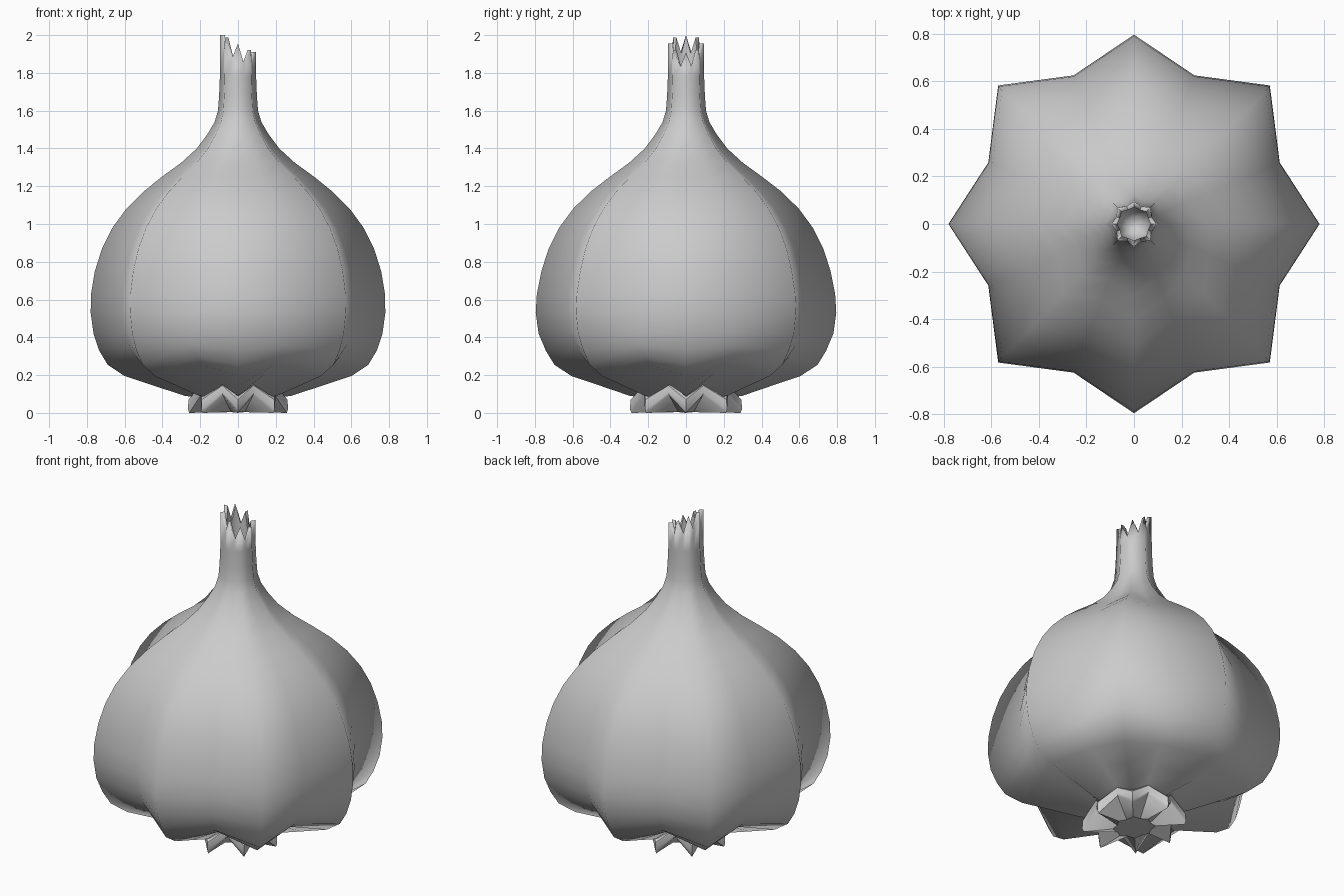
import bpy, bmesh, math

N = 16  # eight lobe ridges alternating with eight valleys

# rows: ridge radius, ridge height, valley radius ratio, valley lift, y stretch
ROOT = [
    (0.110, 0.004, 0.85, 0.00, 1.12),
    (0.258, 0.000, 0.82, 0.095, 1.12),
    (0.265, 0.020, 0.82, 0.090, 1.12),
    (0.262, 0.070, 0.82, 0.075, 1.12),
    (0.245, 0.088, 0.82, 0.065, 1.12),
    (0.180, 0.110, 0.85, 0.060, 1.05),
]
BULB = [
    (0.20, 0.080, 0.85, 0.06, 1.08),
    (0.28, 0.090, 0.85, 0.065, 1.06),
    (0.44, 0.142, 0.85, 0.065, 1.02),
    (0.60, 0.195, 0.85, 0.06, 1.01),
    (0.690, 0.255, 0.85, 0.045, 1.01),
    (0.735, 0.330, 0.85, 0.03, 1.01),
    (0.765, 0.420, 0.85, 0.01, 1.02),
    (0.780, 0.530, 0.85, 0.00, 1.02),
    (0.778, 0.630, 0.85, 0.00, 1.015),
    (0.758, 0.750, 0.85, 0.00, 1.01),
    (0.720, 0.870, 0.85, 0.00, 1.01),
    (0.665, 0.980, 0.85, 0.00, 1.01),
    (0.592, 1.080, 0.85, 0.00, 1.01),
    (0.502, 1.170, 0.85, 0.00, 1.01),
    (0.403, 1.250, 0.85, 0.00, 1.0),
    (0.300, 1.325, 0.85, 0.00, 1.0),
    (0.218, 1.400, 0.85, 0.00, 1.0),
    (0.162, 1.475, 0.86, 0.00, 1.0),
    (0.124, 1.540, 0.86, 0.00, 1.0),
    (0.106, 1.600, 0.86, 0.00, 1.0),
    (0.100, 1.680, 0.86, 0.00, 1.0),
    (0.096, 1.780, 0.86, 0.00, 1.0),
]


def ring(bm, row):
    r, z, ratio, lift, sy = row
    out = []
    for i in range(N):
        a = 2 * math.pi * i / N
        k = ratio if i % 2 else (1.035 if i % 4 == 2 else 1.0)  # diagonal lobes are fuller
        out.append(bm.verts.new((r * k * math.cos(a), r * k * sy * math.sin(a),
                                 z + (lift if i % 2 else 0))))
    return out


def torn_ring(bm, r, ratio):
    # jagged rim, higher towards -x
    verts = ring(bm, (r, 0, ratio, 0, 1.0))
    for i, v in enumerate(verts):
        v.co.z = (1.865 if i % 2 else 1.955) - 0.48 * v.co.x * 0.094 / r
    return verts


def loft(name, rows_builder, angle):
    bm = bmesh.new()
    rings = rows_builder(bm)
    for a, b in zip(rings, rings[1:]):
        for i in range(N):
            j = (i + 1) % N
            bm.faces.new((a[i], a[j], b[j], b[i]))
    bm.faces.new(list(reversed(rings[0])))
    bm.faces.new(rings[-1])
    me = bpy.data.meshes.new(name)
    bm.to_mesh(me)
    bm.free()
    ob = bpy.data.objects.new(name, me)
    bpy.context.collection.objects.link(ob)
    bpy.ops.object.select_all(action='DESELECT')
    ob.select_set(True)
    bpy.context.view_layer.objects.active = ob
    bpy.ops.object.shade_smooth_by_angle(angle=math.radians(angle))
    return ob


# root plate under the bulb, its scalloped rim rising at the valleys
loft("root_plate", lambda bm: [ring(bm, row) for row in ROOT], 40)


# lobed bulb running up into a hollow torn stem
def bulb(bm):
    rings = [ring(bm, row) for row in BULB]
    rings.append(torn_ring(bm, 0.094, 0.86))
    rings.append(torn_ring(bm, 0.070, 0.92))
    rings.append(ring(bm, (0.070, 1.78, 0.94, 0, 1.0)))
    rings.append(ring(bm, (0.070, 1.58, 0.94, 0, 1.0)))
    rings.append(ring(bm, (0.035, 1.50, 0.94, 0, 1.0)))
    return rings


loft("garlic_bulb", bulb, 80)
